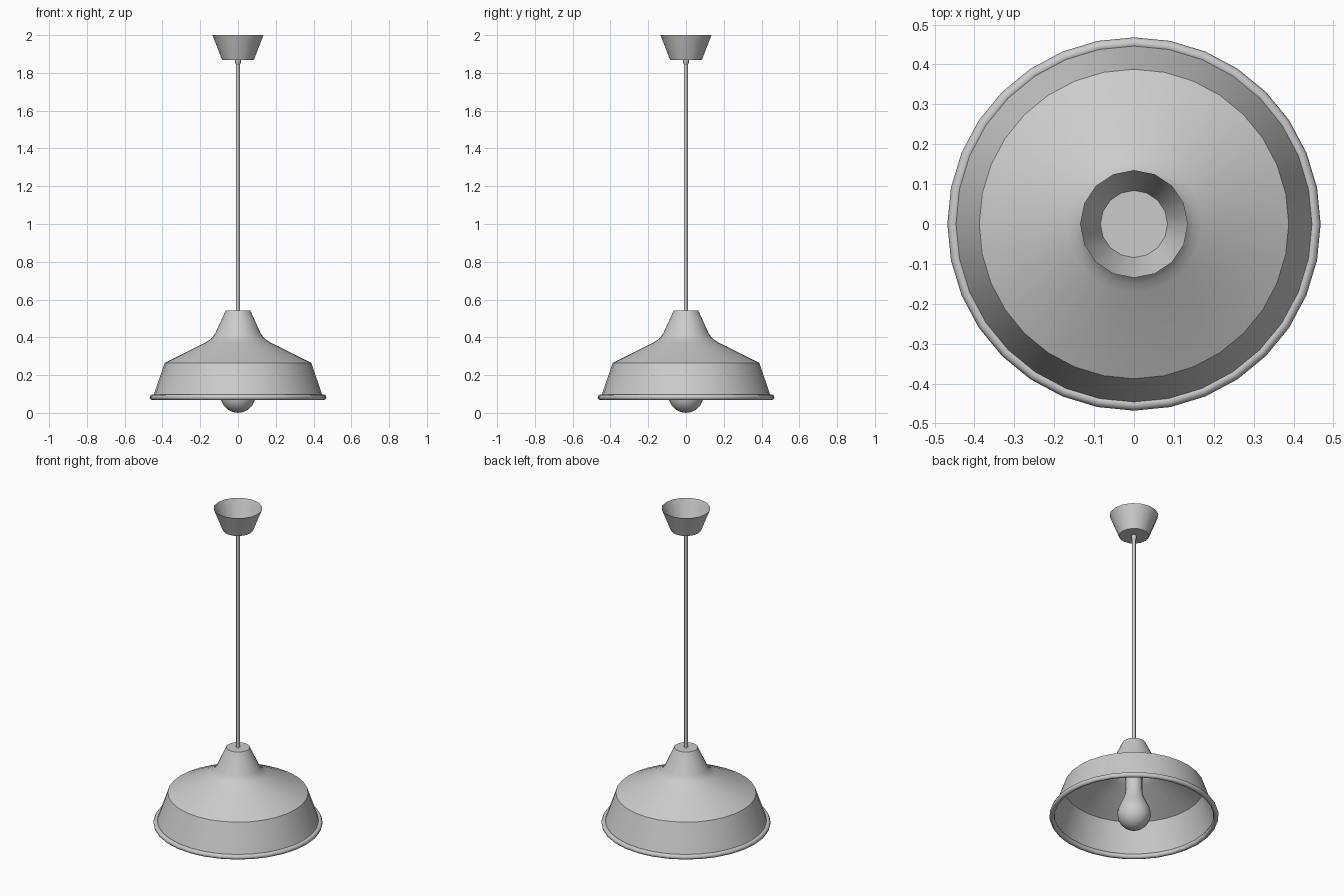
import bpy, bmesh, math

if "Cube" in bpy.data.objects:
    bpy.data.objects.remove(bpy.data.objects["Cube"])


def lathe(name, profile, sides, angle=30, closed=False):
    """Revolve (radius, z) points about z; radius 0 makes a pole."""
    bm = bmesh.new()
    rings = []
    for r, z in profile:
        if r == 0:
            rings.append([bm.verts.new((0, 0, z))] * sides)
        else:
            rings.append([bm.verts.new((r * math.cos(2 * math.pi * i / sides),
                                        r * math.sin(2 * math.pi * i / sides), z))
                          for i in range(sides)])
    pairs = list(zip(rings, rings[1:]))
    if closed:
        pairs.append((rings[-1], rings[0]))
    for a, b in pairs:
        for i in range(sides):
            j = (i + 1) % sides
            corners = list(dict.fromkeys((a[i], a[j], b[j], b[i])))
            bm.faces.new(corners)
    bmesh.ops.recalc_face_normals(bm, faces=bm.faces)
    mesh = bpy.data.meshes.new(name)
    bm.to_mesh(mesh)
    bm.free()
    ob = bpy.data.objects.new(name, mesh)
    bpy.context.collection.objects.link(ob)
    bpy.ops.object.select_all(action='DESELECT')
    ob.select_set(True)
    bpy.context.view_layer.objects.active = ob
    bpy.ops.object.shade_smooth_by_angle(angle=math.radians(angle))
    return ob


# Ceiling cup, open at the top
lathe("ceiling_cup", [(0.135, 2.0), (0.084, 1.868), (0, 1.868)], 16)

# Cord grip under the cup
lathe("cord_grip", [(0, 1.869), (0.015, 1.869), (0.015, 1.852),
                    (0.01, 1.843), (0, 1.843)], 16)

# Hanging cord
lathe("cord", [(0, 1.86), (0.01, 1.86), (0.01, 0.53), (0, 0.53)], 12, 50)

# Shade: capped neck, flared shoulder and skirt
lathe("shade", [(0, 0.542), (0.065, 0.542), (0.12, 0.422), (0.132, 0.403),
                (0.148, 0.388), (0.17, 0.374), (0.388, 0.265),
                (0.448, 0.09)], 32)

# Rolled rim bead
bead = [(0.453 + 0.015 * math.cos(k * math.pi / 4),
         0.083 + 0.015 * math.sin(k * math.pi / 4)) for k in range(8)]
lathe("shade_rim", bead, 32, 60, closed=True)

# Bulb: round globe tapering into a straight neck
globe = [(0.093 * math.sin(math.radians(a)), 0.093 - 0.093 * math.cos(math.radians(a)))
         for a in (0, 18, 36, 54, 72, 90, 108)]
lathe("bulb", globe + [(0.076, 0.15), (0.06, 0.188), (0.049, 0.218),
                       (0.046, 0.25), (0.046, 0.34), (0, 0.34)], 20, 40)

# Socket hidden in the neck of the shade
lathe("socket", [(0, 0.32), (0.05, 0.32), (0.05, 0.54), (0, 0.54)], 16)
